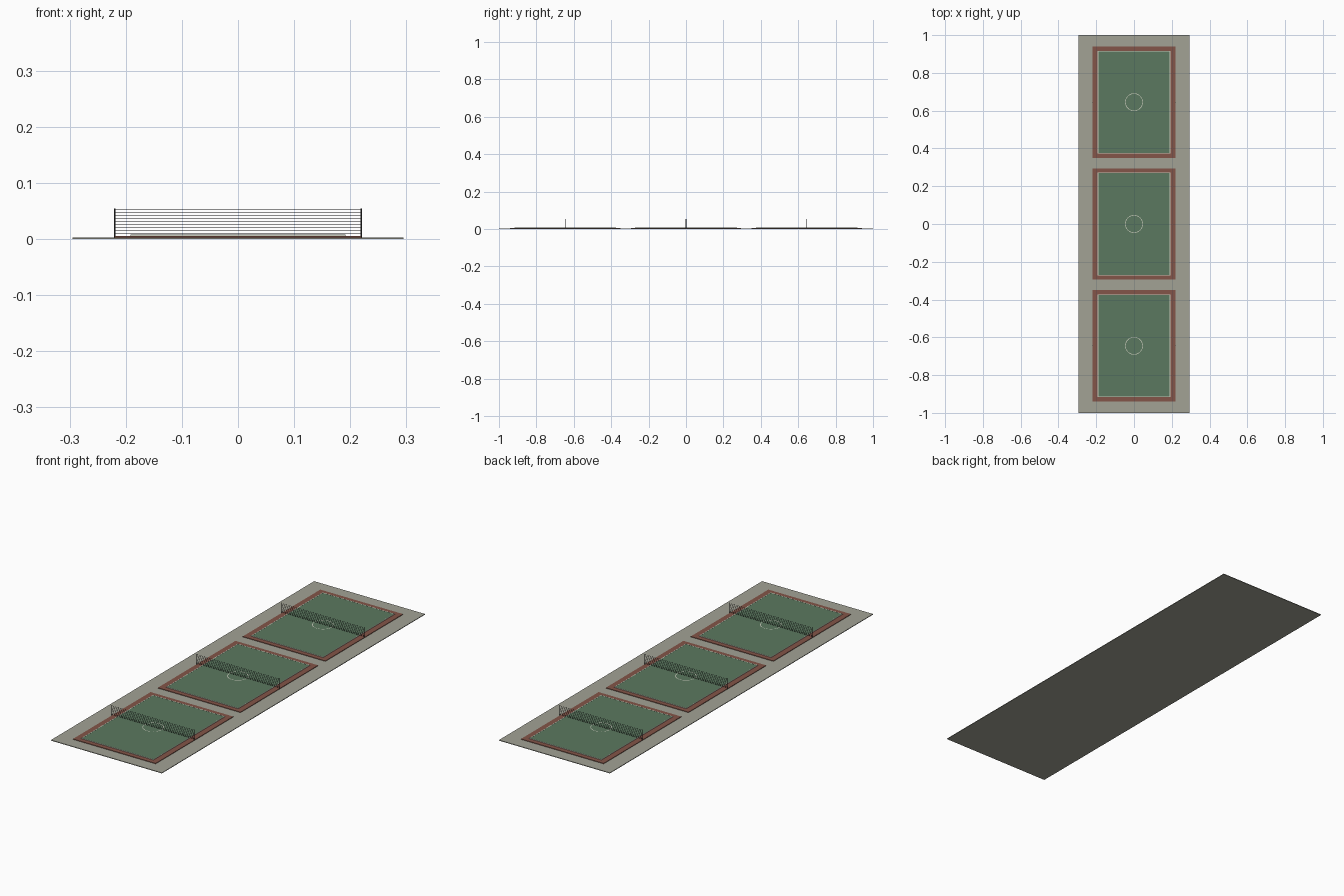
import bpy, bmesh, math

if "Cube" in bpy.data.objects:
    bpy.data.objects.remove(bpy.data.objects["Cube"])


def material(name, rgb):
    m = bpy.data.materials.new(name)
    m.diffuse_color = (*rgb, 1)
    m.use_nodes = True
    m.node_tree.nodes["Principled BSDF"].inputs["Base Color"].default_value = m.diffuse_color
    return m


CONCRETE = material("concrete", (0.36, 0.36, 0.30))
CLAY = material("clay_red", (0.23, 0.09, 0.065))
GREEN = material("court_green", (0.105, 0.19, 0.115))
WHITE = material("line_white", (0.6, 0.62, 0.52))
DARK = material("dark_metal", (0.02, 0.02, 0.02))


def finish(name, bm, mat):
    bmesh.ops.recalc_face_normals(bm, faces=bm.faces)
    me = bpy.data.meshes.new(name)
    bm.to_mesh(me)
    bm.free()
    me.materials.append(mat)
    ob = bpy.data.objects.new(name, me)
    bpy.context.collection.objects.link(ob)
    return ob


def add_box(bm, x0, x1, y0, y1, z0, z1):
    vs = bmesh.ops.create_cube(bm, size=1)["verts"]
    for v in vs:
        v.co.x = x1 if v.co.x > 0 else x0
        v.co.y = y1 if v.co.y > 0 else y0
        v.co.z = z1 if v.co.z > 0 else z0


def box(name, hx, hy, cy, z0, z1, mat):
    bm = bmesh.new()
    add_box(bm, -hx, hx, cy - hy, cy + hy, z0, z1)
    return finish(name, bm, mat)


def add_rod(bm, x, y, z0, z1, r):
    vs = bmesh.ops.create_cone(bm, cap_ends=True, segments=12, radius1=r,
                               radius2=r, depth=z1 - z0)["verts"]
    bmesh.ops.translate(bm, verts=vs, vec=(x, y, (z0 + z1) / 2))


def border_lines(name, hx, hy, cy, w, z0, z1):
    bm = bmesh.new()
    for s in (-1, 1):
        xs = sorted((s * hx, s * (hx - w)))
        ys = sorted((cy + s * hy, cy + s * (hy - w)))
        add_box(bm, *xs, cy - hy, cy + hy, z0, z1)
        add_box(bm, -hx + w, hx - w, *ys, z0, z1)
    return finish(name, bm, WHITE)


def centre_circle(name, cy, r, w, z):
    bm = bmesh.new()
    n = 48
    rings = [[bm.verts.new((q * math.cos(2 * math.pi * i / n),
                            cy + q * math.sin(2 * math.pi * i / n), z))
              for i in range(n)] for q in (r - w, r)]
    for i in range(n):
        j = (i + 1) % n
        bm.faces.new((rings[0][i], rings[1][i], rings[1][j], rings[0][j]))
    return finish(name, bm, WHITE)


# paved base slab
box("base_slab", 0.295, 1.0, 0, 0, 0.003, CONCRETE)

for k, cy in enumerate((-0.645, 0, 0.645), 1):
    # court surfaces
    box(f"court_surround_{k}", 0.22, 0.295, cy, 0.003, 0.0055, CLAY)
    box(f"court_surface_{k}", 0.19, 0.27, cy, 0.0055, 0.0075, GREEN)
    # painted lines
    border_lines(f"boundary_lines_{k}", 0.192, 0.272, cy, 0.003, 0.0055, 0.0079)
    centre_circle(f"centre_circle_{k}", cy, 0.047, 0.003, 0.0079)
    # net posts
    bm = bmesh.new()
    for s in (-1, 1):
        add_rod(bm, s * 0.2195, cy, 0.003, 0.055, 0.0016)
    finish(f"net_posts_{k}", bm, DARK)
    # net strands
    bm = bmesh.new()
    for i in range(9):
        z = 0.010 + i * 0.0053
        add_box(bm, -0.2195, 0.2195, cy - 0.0004, cy + 0.0004, z - 0.0004, z + 0.0004)
    finish(f"net_strands_{k}", bm, DARK)
